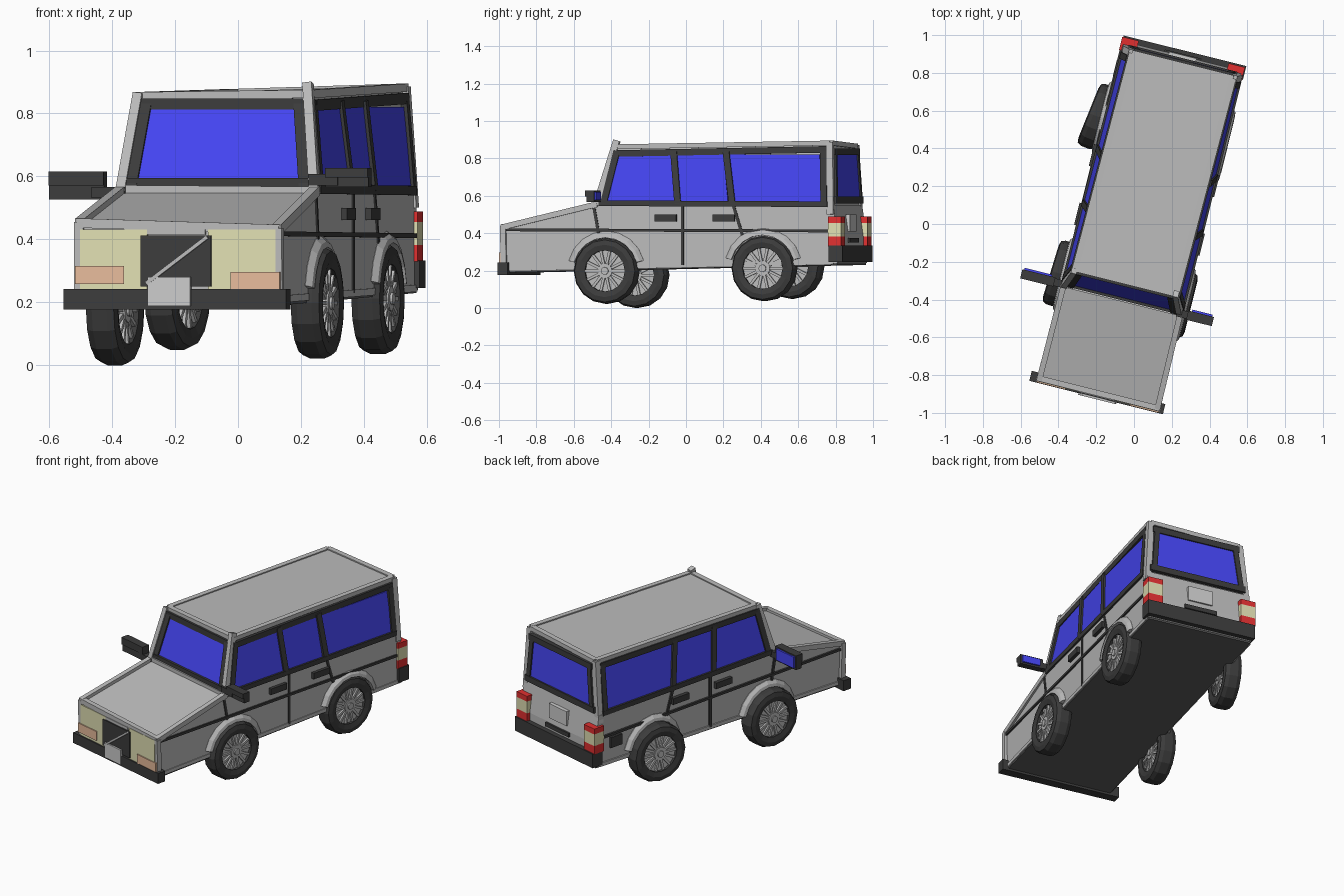
import bpy, bmesh
from math import sin, cos, pi, radians
from mathutils import Vector, Matrix

if "Cube" in bpy.data.objects:
    bpy.data.objects.remove(bpy.data.objects["Cube"])

# The car stands turned about 14 degrees on the ground
PLACE = Matrix.Rotation(radians(-14), 4, 'Z') @ Matrix.Translation((0.035, 0, 0))


def material(name, rgb):
    m = bpy.data.materials.new(name)
    m.diffuse_color = (*rgb, 1)
    m.use_nodes = True
    m.node_tree.nodes["Principled BSDF"].inputs["Base Color"].default_value = m.diffuse_color
    return m


PAINT = material("grey_paint", (0.5, 0.5, 0.5))
DARK = material("dark_trim", (0.045, 0.045, 0.045))
FLOOR = material("floor_grey", (0.11, 0.11, 0.11))
GLASS = material("blue_glass", (0.06, 0.06, 0.9))
CREAM = material("cream_lamp", (0.75, 0.74, 0.45))
AMBER = material("amber_lamp", (0.8, 0.5, 0.33))
RED = material("red_lamp", (0.75, 0.03, 0.03))
PLATE = material("plate_grey", (0.6, 0.6, 0.62))


def finish(name, bm, mat, spin=None):
    bmesh.ops.recalc_face_normals(bm, faces=bm.faces)
    me = bpy.data.meshes.new(name)
    bm.to_mesh(me)
    bm.free()
    if spin:
        me.transform(spin)
    me.transform(PLACE)
    me.materials.append(mat)
    ob = bpy.data.objects.new(name, me)
    bpy.context.collection.objects.link(ob)
    return ob


def loft(bm, rings, closed=False):
    """Skin a list of equally long point rings, capping open ends."""
    vs = [[bm.verts.new(p) for p in r] for r in rings]
    n = len(rings[0])
    pairs = list(zip(vs, vs[1:])) + ([(vs[-1], vs[0])] if closed else [])
    for a, b in pairs:
        for i in range(n):
            j = (i + 1) % n
            bm.faces.new((a[i], a[j], b[j], b[i]))
    if not closed:
        bm.faces.new(vs[0])
        bm.faces.new(vs[-1])


def prism(name, rings, mat=PAINT):
    bm = bmesh.new()
    loft(bm, rings)
    return finish(name, bm, mat)


def box(name, x, y, z, mat=PAINT):
    return prism(name, [[(x[0], y[0], h), (x[1], y[0], h), (x[1], y[1], h), (x[0], y[1], h)] for h in z], mat)


def slab(name, quad, t, mat=PAINT):
    q = [Vector(p) for p in quad]
    n = (q[2] - q[0]).cross(q[3] - q[1]).normalized() * t / 2
    return prism(name, [[p - n for p in q], [p + n for p in q]], mat)


def beam(name, p, q, w, h, mat=PAINT):
    """Square bar from p to q; w is across x or y, h the other way."""
    p, q = Vector(p), Vector(q)
    d = (q - p).normalized()
    a = d.cross(Vector((0, 1, 0) if abs(d.x) > 0.9 else (1, 0, 0))).normalized()
    b = d.cross(a)
    ring = [a * (h / 2 * i) + b * (w / 2 * j) for i, j in ((-1, -1), (1, -1), (1, 1), (-1, 1))]
    return prism(name, [[p + r for r in ring], [q + r for r in ring]], mat)


BELT, HALF = 0.55, 0.325


def side(s, y, z, out=0.0):      # point on the leaning cabin side, slightly uneven left to right
    k = max(0, z - BELT)
    if s > 0:
        return (HALF + out - k * (0.08 + 0.10 * max(0, .25 - y)), y, z)
    return (-(HALF + out - .008 * (y + .4) - k * (0.115 + .015 * y)), y, z)


def front(z):                    # windscreen slope
    return -0.40 + (z - BELT) * 0.29


def rear(z):                     # tailgate slope
    return 0.90 - (z - BELT) * 0.04


# Lower body and floor, hood a touch higher on the left
prism("lower_body", [[(x, -0.915, 0.20), (x, -0.92, 0.438 - x * .03), (x, -0.40, 0.55), (x, 0.90, 0.55),
                      (x, 0.925, 0.38), (x, 0.925, 0.24)] for x in (-0.32, 0.323)])
slab("floor", [(-0.318, -0.9, 0.196), (0.32, -0.9, 0.196), (0.32, 0.92, 0.236), (-0.318, 0.92, 0.236)], 0.012, FLOOR)

# Roof corner points (front left, front right, back right, back left) and cabin core
roof = [side(-1, -.305, .855, -.01), side(1, -.305, .862, -.01), side(1, .875, .882, -.01), side(-1, .875, .865, -.01)]
base = [side(-1, front(BELT), BELT, -.01), side(1, front(BELT), BELT, -.01),
        side(1, rear(BELT) - .01, BELT, -.01), side(-1, rear(BELT) - .01, BELT, -.01)]
prism("cabin", [base, roof])
slab("roof_panel", roof, 0.012)
for nm, i, j in (("front", 0, 1), ("right", 1, 2), ("rear", 2, 3), ("left", 3, 0)):
    beam("roof_rail_" + nm, roof[i], roof[j], .032, .026)

# Hood edges
beam("hood_front_lip", (-.33, -.915, .452), (.33, -.915, .432), .03, .03)
beam("cowl", (-.32, -.40, .560), (.32, -.40, .555), .03, .025)

# Windscreen and rear window with dark surrounds
for nm, f, top, inset in (("windscreen", front, .82, .05), ("rear_window", rear, .825, .06)):
    slab(nm, [side(-1, f(.59), .59, -inset), side(1, f(.59), .59, -inset),
              side(1, f(top), top, -inset), side(-1, f(top), top, -inset)], 0.012, GLASS)
    for z in (.577, top + .01):
        beam(nm + "_rail", side(-1, f(z), z, -.02), side(1, f(z), z, -.02), .03, .036, DARK)


def arch(name, s, y, z):
    rings = []
    for i in range(9):
        a = radians(15) + i * radians(150) / 8
        rings.append([(s * x, y + r * cos(a), z + r * sin(a))
                      for r, x in ((.178, .30), (.178, .346), (.196, .342), (.214, .324), (.214, .30))])
    prism(name, rings)


def wheel(name, x, y, z, yaw):
    n, r = 16, .176
    spin = Matrix.Translation((x, y, z)) @ Matrix.Rotation(radians(yaw), 4, 'Z')

    def circle(q, h):
        return [(h, q * cos(2 * pi * k / n), q * sin(2 * pi * k / n)) for k in range(n)]
    # Tyre
    prof = [(.11, .045), (.14, .052), (.166, .046), (r, .024), (r, -.024), (.166, -.046), (.14, -.052), (.11, -.045)]
    bm = bmesh.new()
    loft(bm, [circle(q, h) for q, h in prof], closed=True)
    finish(name + "_tyre", bm, DARK, spin)
    # Rim disc, hub and spokes, the same on both sides
    bm = bmesh.new()
    for q, h in ((.113, .028), (.04, .044), (.02, .052)):
        loft(bm, [circle(q, -h), circle(q, h)])
    for k in range(14):
        m = (Matrix.Rotation(2 * pi * k / 14, 4, 'X') @ Matrix.Translation((0, .072, 0))
             @ Matrix.Diagonal((.078, .078, .014, 1)))
        bmesh.ops.create_cube(bm, size=1, matrix=m)
    finish(name + "_rim", bm, PAINT, spin)


for s, tag in ((-1, "left_"), (1, "right_")):
    # Light pillars and rails
    tip = .895 if s > 0 else .862
    beam(tag + "front_pillar", side(s, front(BELT) - .005, BELT, -.008), side(s, front(tip) - .005, tip, -.008), .03, .035)
    tip = .885 if s > 0 else .868
    beam(tag + "rear_pillar", side(s, .885, .5, -.01), side(s, rear(tip) - .012, tip, -.008), .035, .036)
    beam(tag + "hood_rail", (s * .322, -.925, .441 - s * .01), (s * .318, -.40, .555), .03, .03)
    beam(tag + "front_corner", (s * .325, -.912, .22), (s * .325, -.917, .445 - s * .01), .03, .03)
    beam(tag + "sill", (s * .315, -.90, .21), (s * .315, .90, .245), .025, .022)
    # Dark surrounds at the screen ends
    beam(tag + "windscreen_edge", side(s, front(.56), .56, -.04), side(s, front(.84), .84, -.04), .035, .03, DARK)
    beam(tag + "rear_window_edge", side(s, rear(.56), .56, -.045), side(s, rear(.85), .85, -.045), .03, .028, DARK)
    # Side windows
    top = .82
    for k, (a, b, c, d) in enumerate(((-.36, .03, .01, -.30), (.05, .32, .29, .03), (.35, .84, .82, .32))):
        slab(tag + "side_window_%d" % (k + 1), [side(s, a, .57, -.006), side(s, b, .57, -.006),
             side(s, c, top, -.006), side(s, d, top, -.006)], .012, GLASS)
    beam(tag + "window_belt", side(s, -.39, .56), side(s, .87, .555), .02, .03, DARK)
    beam(tag + "window_top", side(s, -.30, .826), side(s, .86, .848 if s > 0 else .836), .02, .035, DARK)
    for nm, a, b in (("a", -.365, -.30), ("b", .045, .015), ("c", .345, .305), ("d", .85, .842)):
        beam(tag + "window_post_" + nm, side(s, a, .555), side(s, b, .84), .02, .035, DARK)
    # Door gaps, side moulding and handles
    beam(tag + "side_moulding", (s * .325, -.90, .418), (s * .325, .88, .412), .014, .015, DARK)
    for k, (a, z0, b) in enumerate(((-.385, .36, -.42), (.07, .23, .07), (.40, .39, .35))):
        beam(tag + "door_gap_%d" % (k + 1), (s * .322, a, z0), (s * .322, b, .55), .012, .016, DARK)
    for y in (-.02, .30):
        box(tag + "door_handle", sorted((s * .315, s * .342)), (y - .06, y + .06), (.462, .50), DARK)
    # Mirrors: housing in two tiers, glass at the back
    x0, x1, z0, z1 = (.355, .495, .567, .627) if s > 0 else (.37, .55, .527, .615)
    zm = (z0 + z1) / 2
    box(tag + "mirror_upper", sorted((s * x0, s * x1)), (-.425, -.375), (zm, z1), DARK)
    box(tag + "mirror_lower", sorted((s * x0, s * x1)), (-.415, -.375), (z0, zm), DARK)
    box(tag + "mirror_glass", sorted((s * (x0 + .02), s * (x1 - .01))), (-.376, -.365), (z0 + .01, z1 - .008), GLASS)
    box(tag + "mirror_arm", sorted((s * .30, s * (x0 + .04))), (-.42, -.38), (z0 + .005, z0 + .04), DARK)
    # Lamps
    box(tag + "headlamp", sorted((s * .10, s * .32)), (-.932, -.90), (.24, .432), CREAM)
    z0 = .258 if s < 0 else .24
    box(tag + "indicator", sorted((s * .175, s * .335)), (-.938, -.90), (z0, z0 + .057), AMBER)
    for z0, z1, mat in ((.33, .382, RED), (.382, .455, CREAM), (.455, .488, RED)):
        box(tag + "tail_lamp", sorted((s * .245, s * .335)), (.875, .947), (z0, z1), mat)

# Wheels stand slightly uneven
for nm, s, x, y, z, yaw in (("left_front", -1, -.35, -.35, .176, -3), ("right_front", 1, .312, -.35, .198, 0),
                            ("left_rear", -1, -.36, .505, .225, -8), ("right_rear", 1, .295, .515, .212, 0)):
    wheel(nm + "_wheel", x, y, z, yaw)
    arch(nm + "_wheel_arch", s, y, z)

# Grille with plain diagonal bar
box("grille", (-.12, .11), (-.938, -.90), (.25, .412), DARK)
beam("grille_bar", (-.10, -.94, .26), (.10, -.94, .408), .012, .018)
box("grille_cap", (-.10, .09), (-.934, -.90), (.415, .432))

# Bumpers and plates
box("front_bumper", (-.372, .357), (-.94, -.885), (.177, .242), DARK)
box("rear_bumper", (-.33, .34), (.88, .955), (.245, .333), DARK)
box("front_plate", (-.095, .045), (-.948, -.93), (.188, .28), PLATE)
box("rear_plate", (-.075, .075), (.90, .93), (.41, .50), PLATE)
box("tailgate_handle", (-.10, .10), (.915, .936), (.35, .375), DARK)

# Fuel flap on the left rear quarter
box("fuel_flap", (-.333, -.31), (.735, .82), (.33, .395), DARK)
